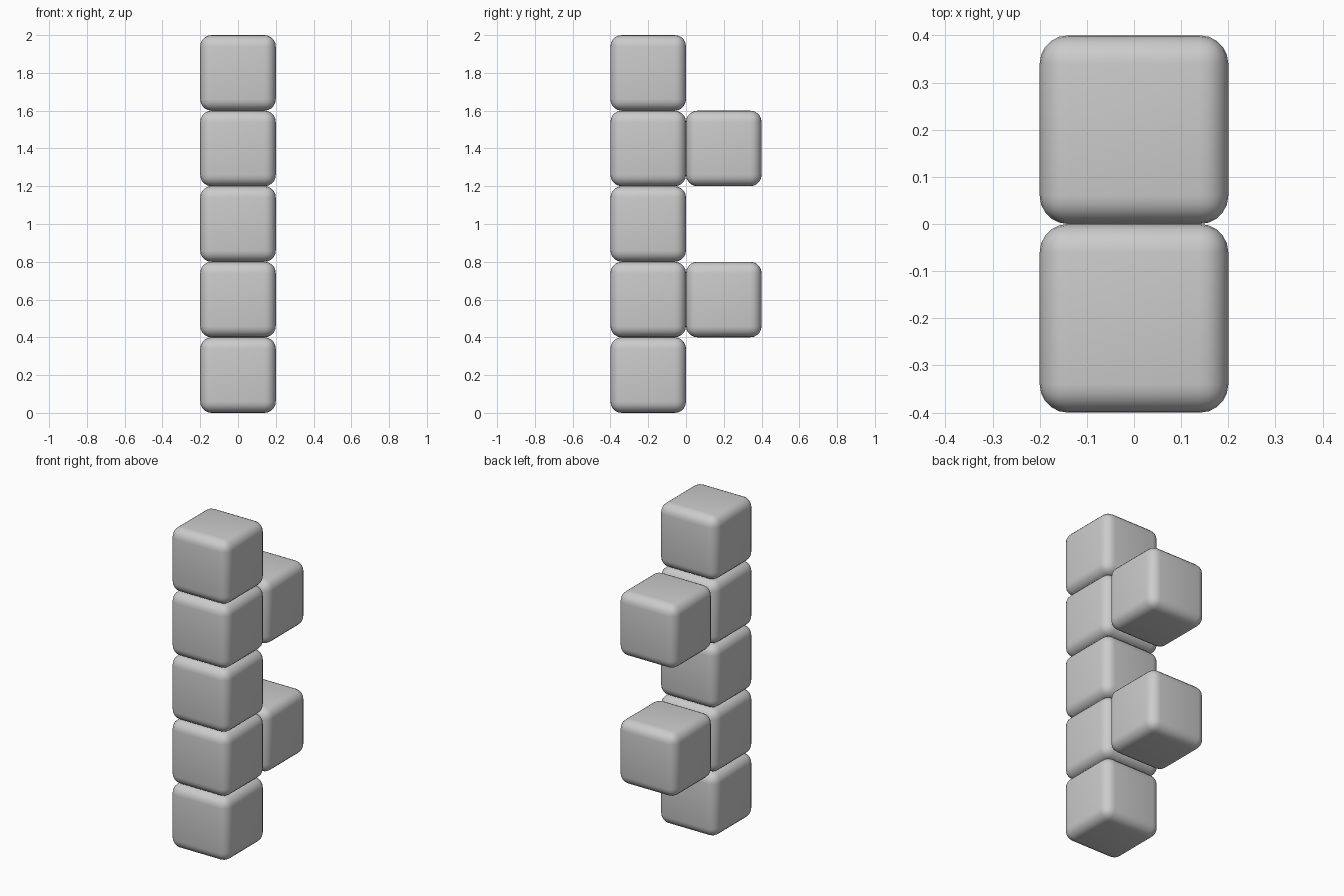
import bpy
import math

if "Cube" in bpy.data.objects:
    bpy.data.objects.remove(bpy.data.objects["Cube"])

SIZE = 0.4      # edge length of each cube
ROUND = 0.06    # corner rounding


def rounded_cube(name, y, z):
    bpy.ops.mesh.primitive_cube_add(size=SIZE, location=(0, y, z))
    cube = bpy.context.object
    cube.name = name
    bevel = cube.modifiers.new("rounding", 'BEVEL')
    bevel.width = ROUND
    bevel.segments = 5
    bevel.limit_method = 'NONE'
    bpy.ops.object.modifier_apply(modifier=bevel.name)
    bpy.ops.object.shade_smooth_by_angle(angle=math.radians(40))
    return cube


# Front column of five cubes
for i in range(5):
    rounded_cube(f"column_cube_{i + 1}", -SIZE / 2, SIZE * (i + 0.5))

# Two cubes sticking out at the back, beside the second and fourth
for label, i in (("lower", 1), ("upper", 3)):
    rounded_cube(f"{label}_side_cube", SIZE / 2, SIZE * (i + 0.5))
